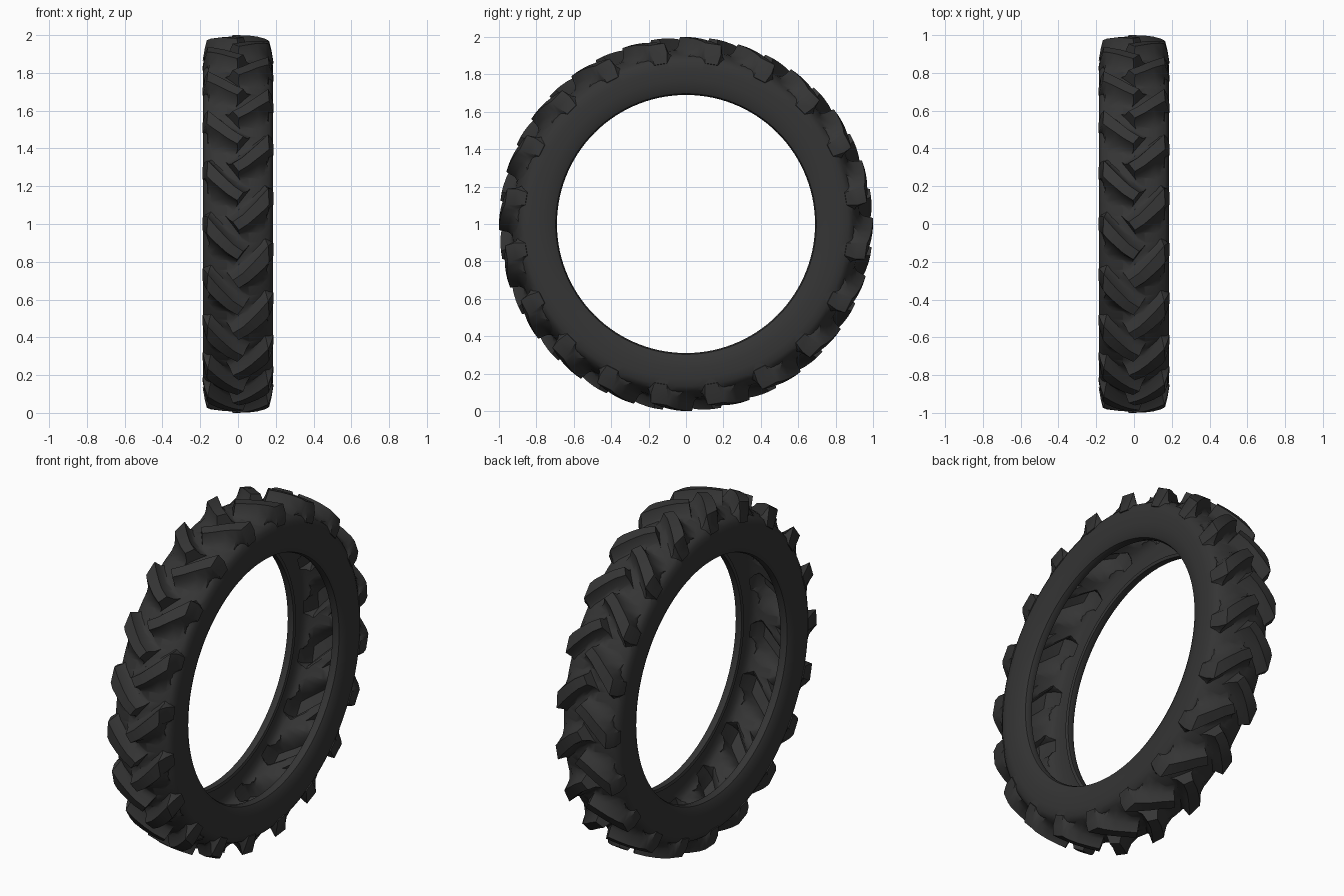
import bpy, bmesh
from math import sin, cos, pi, radians

if "Cube" in bpy.data.objects:
    bpy.data.objects.remove(bpy.data.objects["Cube"])

SEG, LUGS = 120, 20


def polar(x, r, a):
    return (x, r * cos(a), 1 + r * sin(a))


def make_object(name, bm):
    bmesh.ops.recalc_face_normals(bm, faces=bm.faces)
    mesh = bpy.data.meshes.new(name)
    bm.to_mesh(mesh)
    bm.free()
    ob = bpy.data.objects.new(name, mesh)
    bpy.context.collection.objects.link(ob)
    return ob


# Carcass: closed cross-section (x, radius) spun round the axle
half = [(.122, .71), (.126, .693), (.148, .69), (.166, .697), (.178, .72),
        (.185, .77), (.186, .83), (.181, .868), (.166, .892), (.120, .914),
        (.06, .929)]
profile = half + [(0, .934)] + [(-x, r) for x, r in reversed(half)]
bm = bmesh.new()
rings = [[bm.verts.new(polar(x, r, 2 * pi * i / SEG)) for x, r in profile]
         for i in range(SEG)]
for i in range(SEG):
    p, q = rings[i], rings[(i + 1) % SEG]
    for j in range(len(profile)):
        k = (j + 1) % len(profile)
        bm.faces.new((p[j], p[k], q[k], q[j]))
tyre = make_object("tyre", bm)

# Lug stations: sweep angle, skew, then (x, r, half width) for top, flank foot, base
stations = [
    (9.6, .60, (-.012, 1.0, .027), (-.022, .950, .042), (-.035, .895, .105)),
    (7.6, .60, (.040, .998, .028), (.040, .950, .044), (.040, .895, .115)),
    (5.2, .55, (.085, .993, .030), (.085, .940, .048), (.085, .890, .120)),
    (2.6, .40, (.130, .984, .034), (.128, .928, .054), (.122, .878, .120)),
    (.4, .12, (.165, .974, .044), (.156, .915, .060), (.140, .866, .105)),
    (0, 0, (.177, .925, .043), (.170, .888, .050), (.148, .858, .075)),
    (0, 0, (.187, .866, .034), (.174, .862, .036), (.150, .850, .040)),
]


def add_lug(bm, side, angle):
    sections = []
    for sweep, skew, top, foot, base in stations:
        a = angle + radians(sweep)
        along = (1 - skew * skew) ** .5
        ring = []
        for (x, r, w), s in ((base, -1), (foot, -1), (top, -1), (top, 1), (foot, 1), (base, 1)):
            # skew runs the section square to the lug's path, kept inside the shoulder
            px = min(x + s * w * skew, max(x, .165))
            ring.append(bm.verts.new(polar(side * px, r, a + s * w * along / r)))
        sections.append(ring)
    for p, q in zip(sections, sections[1:]):
        for j in range(6):
            k = (j + 1) % 6
            bm.faces.new((p[j], p[k], q[k], q[j]))
    bm.faces.new(sections[0])
    bm.faces.new(sections[-1])


# Tread lugs: two rows, staggered by half a pitch
bm = bmesh.new()
for n in range(LUGS):
    add_lug(bm, 1, 2 * pi * (n + .5) / LUGS)
    add_lug(bm, -1, 2 * pi * n / LUGS)
lugs = make_object("tread_lugs", bm)
lugs.hide_render = True

# Merge lugs into the carcass
mod = tyre.modifiers.new("lugs", 'BOOLEAN')
mod.operation = 'UNION'
mod.solver = 'EXACT'
mod.use_self = True
mod.object = lugs
bpy.context.view_layer.update()
bpy.context.view_layer.objects.active = tyre
tyre.select_set(True)
bpy.ops.object.modifier_apply(modifier="lugs")
bpy.data.objects.remove(lugs)

# Open the tyre between the beads
bm = bmesh.new()
bm.from_mesh(tyre.data)
inner = []
for f in bm.faces:
    c = f.calc_center_median()
    if abs(c.x) < .06 and (c.y ** 2 + (c.z - 1) ** 2) ** .5 < .75:
        inner.append(f)
bmesh.ops.delete(bm, geom=inner, context='FACES')
bm.to_mesh(tyre.data)
bm.free()

# Rubber colour and shading
rubber = bpy.data.materials.new("rubber")
rubber.diffuse_color = (.035, .035, .035, 1)
rubber.use_nodes = True
rubber.node_tree.nodes["Principled BSDF"].inputs["Base Color"].default_value = rubber.diffuse_color
tyre.data.materials.clear()
tyre.data.materials.append(rubber)
bpy.ops.object.shade_smooth_by_angle(angle=radians(38))
